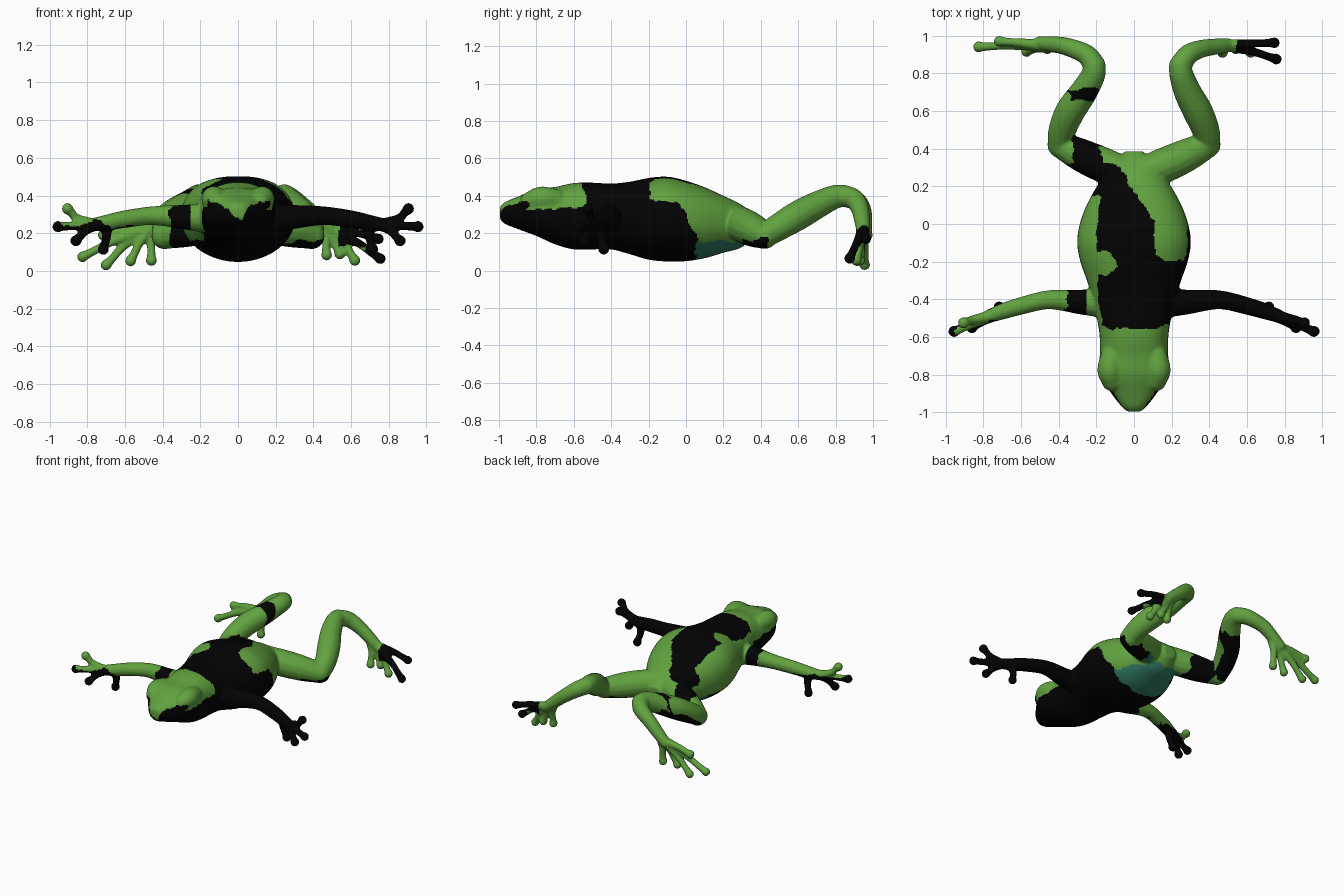
import bpy, bmesh, math
from mathutils import Vector, noise

if "Cube" in bpy.data.objects:
    bpy.data.objects.remove(bpy.data.objects["Cube"])


def smooth_path(pts, steps=6):
    """Catmull-Rom through points of any dimension."""
    out = []
    for i in range(len(pts) - 1):
        a, b, c, d = (pts[max(i - 1, 0)], pts[i], pts[i + 1],
                      pts[min(i + 2, len(pts) - 1)])
        for s in range(steps):
            t = s / steps
            out.append([0.5 * (2 * q + (r - p) * t + (2 * p - 5 * q + 4 * r - w) * t * t
                               + (3 * q - p - 3 * r + w) * t ** 3)
                        for p, q, r, w in zip(a, b, c, d)])
    return out + [list(pts[-1])]


def loft(bm, rings):
    loops = [[bm.verts.new(p) for p in ring] for ring in rings]
    n = len(loops[0])
    for a, b in zip(loops, loops[1:]):
        for i in range(n):
            bm.faces.new((a[i], a[(i + 1) % n], b[(i + 1) % n], b[i]))
    bm.faces.new(loops[0][::-1])
    bm.faces.new(loops[-1])


def ball(bm, pos, r, scale=(1, 1, 1)):
    res = bmesh.ops.create_icosphere(bm, subdivisions=3, radius=r)
    for v in res["verts"]:
        v.co = Vector([c * s for c, s in zip(v.co, scale)]) + Vector(pos)


def tube(bm, pts, n=14):
    """Round limb through (x, y, z, radius) points with rounded ends."""
    path = smooth_path(pts)
    pos = [Vector(p[:3]) for p in path]
    rings, q, last = [], None, None
    for i, p in enumerate(pos):
        t = (pos[min(i + 1, len(pos) - 1)] - pos[max(i - 1, 0)]).normalized()
        q = t.to_track_quat('Z', 'Y') if q is None else last.rotation_difference(t) @ q
        last = t
        r = path[i][3]
        rings.append([p + q @ Vector((r * math.cos(k * math.tau / n),
                                      r * math.sin(k * math.tau / n), 0)) for k in range(n)])
    loft(bm, rings)
    for end in (pts[0], pts[-1]):
        ball(bm, end[:3], end[3])


def digit(bm, base, tip, bend, r=0.025, pad=0.031):
    """Finger or toe with a round pad at the tip."""
    b, t = Vector(base), Vector(tip)
    mid = b.lerp(t, 0.5) + Vector(bend)
    near = mid.lerp(t, 0.6)
    tube(bm, [(*b, r * 1.35), (*mid, r), (*near, r * 0.95), (*t, pad * 0.9)], 10)
    ball(bm, t, pad)


bm = bmesh.new()

# torso and head: y, half width, bottom, top
profile = [(-0.995, 0.035, 0.275, 0.34), (-0.97, 0.065, 0.25, 0.365), (-0.9, 0.12, 0.222, 0.395),
           (-0.8, 0.183, 0.185, 0.435), (-0.7, 0.182, 0.14, 0.447), (-0.6, 0.182, 0.113, 0.468),
           (-0.5, 0.197, 0.113, 0.47), (-0.4, 0.22, 0.113, 0.465), (-0.3, 0.25, 0.087, 0.475),
           (-0.2, 0.285, 0.058, 0.495), (-0.1, 0.302, 0.048, 0.502), (0.0, 0.288, 0.05, 0.48),
           (0.1, 0.252, 0.066, 0.445), (0.2, 0.197, 0.095, 0.4), (0.3, 0.13, 0.125, 0.35),
           (0.385, 0.05, 0.2, 0.28)]
rings = []
for y, w, lo, hi in smooth_path(profile, 5):
    ring = []
    for k in range(40):
        c, s = math.cos(k * math.tau / 40), math.sin(k * math.tau / 40)
        e = 2 / (2.4 if s > 0 else 1.95)
        ring.append(Vector((w * math.copysign(abs(c) ** e, c), y,
                            (lo + hi) / 2 + (hi - lo) / 2 * math.copysign(abs(s) ** e, s))))
    rings.append(ring)
loft(bm, rings)

# toe tips differ a little between the two hind feet
toes = {1: [(0.47, 0.91, 0.085), (0.54, 0.93, 0.09), (0.62, 0.91, 0.055),
            (0.755, 0.875, 0.065), (0.745, 0.962, 0.17)],
        -1: [(0.46, 0.93, 0.055), (0.57, 0.915, 0.053), (0.7, 0.955, 0.031),
             (0.825, 0.94, 0.075), (0.715, 0.97, 0.19)]}
for sx in (1, -1):
    def m(pts):
        return [(p[0] * sx, *p[1:]) for p in pts]
    # eye bulge blended into the brow
    tube(bm, m([(0.115, -0.83, 0.365, 0.058), (0.128, -0.775, 0.383, 0.067),
                (0.115, -0.7, 0.375, 0.062)]))
    # arm
    tube(bm, m([(0.13, -0.415, 0.28, 0.088), (0.27, -0.415, 0.285, 0.068), (0.45, -0.402, 0.293, 0.051),
                (0.6, -0.435, 0.275, 0.047), (0.7, -0.465, 0.255, 0.043), (0.77, -0.49, 0.245, 0.036)]))
    # fingers
    for tip, bend in [((0.905, -0.525, 0.33), (0.02, 0, -0.01)), ((0.955, -0.57, 0.235), (0, 0, 0)),
                      ((0.86, -0.55, 0.16), (0, 0, 0.01)), ((0.715, -0.44, 0.115), (-0.01, 0, 0))]:
        base = (0.7, -0.465, 0.245) if tip[0] < 0.8 else (0.76, -0.49, 0.245)
        digit(bm, *m([base, tip, bend]))
    # thigh, shin, foot; the left ankle sits further in
    dx, dy = (0, 0) if sx > 0 else (-0.035, 0.012)
    tube(bm, m([(0.06, 0.27, 0.26, 0.092), (0.18, 0.32, 0.235, 0.094), (0.29, 0.37, 0.21, 0.087),
                (0.39, 0.42, 0.185, 0.07)]))
    tube(bm, m([(0.392, 0.425, 0.19, 0.067), (0.38, 0.5, 0.235, 0.074), (0.337, 0.6, 0.295, 0.08),
                (0.285 + dx / 2, 0.7, 0.35, 0.074), (0.252 + dx, 0.79, 0.392, 0.065),
                (0.245 + dx, 0.84, 0.4, 0.06)]))
    tube(bm, m([(0.245 + dx, 0.84, 0.4, 0.06), (0.29 + dx, 0.9, 0.38, 0.055), (0.36, 0.93 + dy, 0.33, 0.048),
                (0.44, 0.942 + dy, 0.265, 0.043), (0.5, 0.948 + dy, 0.215, 0.037)]))
    # toes
    for k, tip in enumerate(toes[sx]):
        base = (0.44, 0.942, 0.25) if k < 2 else (0.49, 0.948, 0.22)
        digit(bm, *m([base, tip, (0.01, 0.003, 0.008)]), r=0.024, pad=0.03)

bmesh.ops.recalc_face_normals(bm, faces=bm.faces)
raw = bpy.data.meshes.new("parts")
bm.to_mesh(raw)
bm.free()

# fuse all parts into one continuous skin
frog = bpy.data.objects.new("frog_skin", raw)
bpy.context.collection.objects.link(frog)
rem = frog.modifiers.new("fuse", 'REMESH')
rem.mode = 'VOXEL'
rem.voxel_size = 0.008
sm = frog.modifiers.new("soften", 'SMOOTH')
sm.factor, sm.iterations = 0.5, 8
dg = bpy.context.evaluated_depsgraph_get()
skin = bpy.data.meshes.new_from_object(frog.evaluated_get(dg))
frog.modifiers.clear()
frog.data = skin
bpy.data.meshes.remove(raw)

# skin colours
skin.materials.clear()
for name, col in [("green", (0.12, 0.36, 0.05)), ("black", (0.0008, 0.0008, 0.001)),
                  ("teal", (0.03, 0.2, 0.13))]:
    mat = bpy.data.materials.new(name)
    mat.diffuse_color = (*col, 1)
    mat.use_nodes = True
    mat.node_tree.nodes["Principled BSDF"].inputs["Base Color"].default_value = mat.diffuse_color
    skin.materials.append(mat)

GREEN, BLACK, TEAL = 0, 1, 2


def hue(p):
    x, y, z = p + noise.noise_vector(p * 9) * 0.035 + noise.noise_vector(p * 30) * 0.012
    # arms
    if abs(p.x) > 0.25 and y < -0.3:
        return BLACK if x > -0.36 or z < 0.25 or (x < -0.72 and z < 0.26) else GREEN
    # hind legs
    if y > 0.4 or (y > 0.2 and abs(x) > 0.17):
        if x < 0:
            if y < 0.46:
                return BLACK if -0.34 < x < -0.08 else GREEN
            axis = 0.18 + (y - 0.43) * 0.58
            low = y < 0.75 and z < axis - 0.03
            return BLACK if low or (0.64 < y < 0.71 and x > -0.36) else GREEN
        if y > 0.8:
            return BLACK if x > 0.67 or (x > 0.55 and z > 0.13) else GREEN
        return BLACK if y < 0.45 and z < 0.16 else GREEN
    # head
    if y < -0.55:
        limit = 0.33 if y > -0.85 else min(0.28 + 0.7 * abs(x), 0.37)
        return GREEN if z > limit else BLACK
    # belly
    if z < 0.16:
        return BLACK if y < 0.04 else TEAL
    # left flank, back and right flank
    if x < -0.19:
        return BLACK if y > 0.15 and z > 0.25 else GREEN
    if math.hypot((x + 0.17) / 0.1, (y + 0.21) / 0.05) < 1:
        return GREEN
    if z > 0.36 and math.hypot((x - 0.2) / 0.1, (y + 0.08) / 0.13) < 1:
        return GREEN
    if x > 0.12:
        return BLACK if y < 0.08 - (z - 0.1) * 0.45 else GREEN
    return BLACK if x < 0.12 - 0.65 * max(y, 0) and y < 0.32 else GREEN


skin.polygons.foreach_set("material_index", [hue(f.center) for f in skin.polygons])
skin.polygons.foreach_set("use_smooth", [True] * len(skin.polygons))
skin.update()
